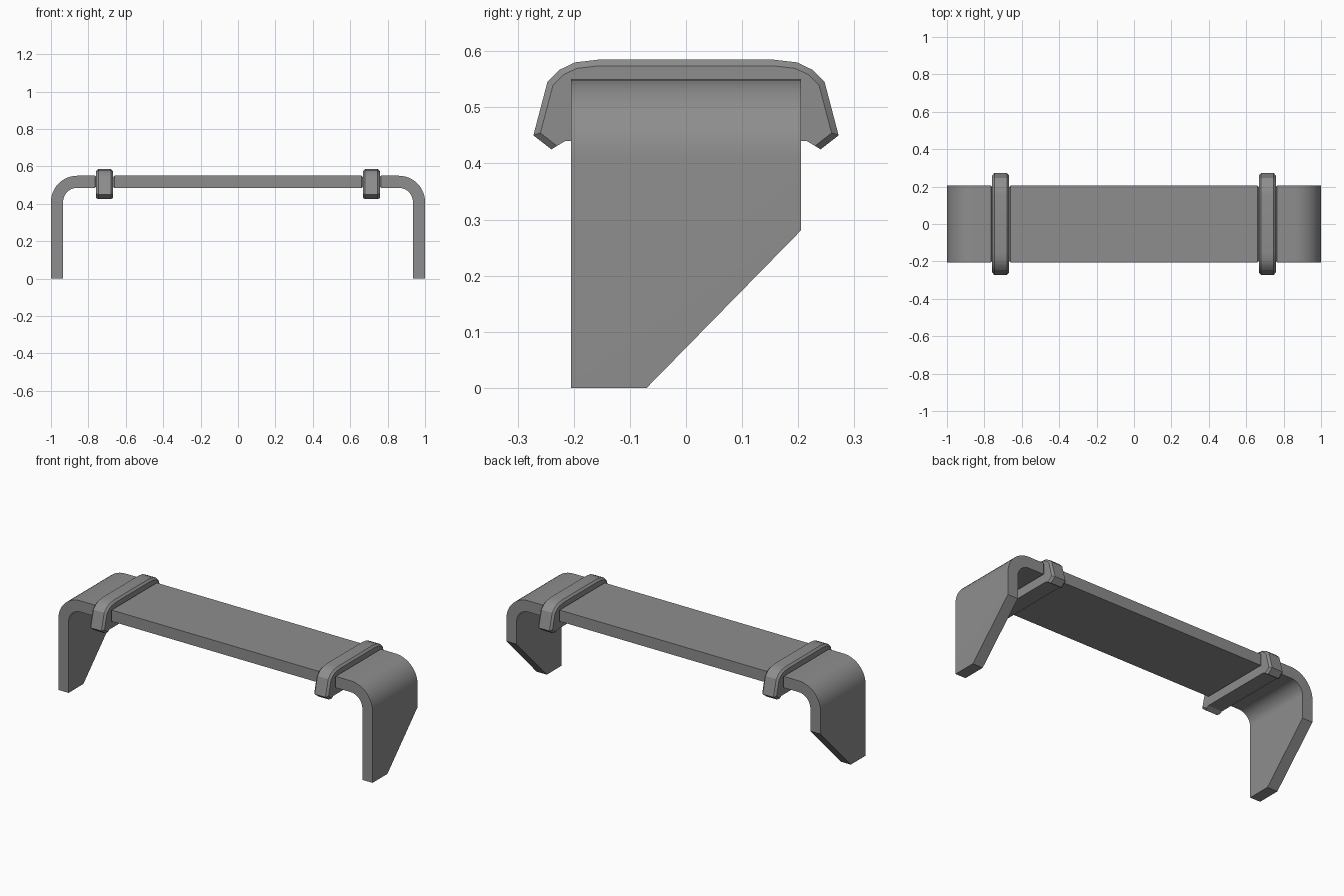
import bpy, bmesh
from math import sin, cos, radians
from mathutils import Vector

cube = bpy.data.objects.get("Cube")
if cube:
    bpy.data.objects.remove(cube, do_unlink=True)

grey = bpy.data.materials.new("mid grey")
grey.use_nodes = True
colour = (0.27, 0.27, 0.27, 1)
grey.diffuse_color = colour
grey.node_tree.nodes["Principled BSDF"].inputs["Base Color"].default_value = colour

HALF_Y, TOP, UNDER = 0.205, 0.55, 0.485
CLAMP_X, CLAMP_HALF, CHAMFER = 0.713, 0.045, 0.007


def prism(points, offset):
    """Extrude a closed outline along the offset vector."""
    bm = bmesh.new()
    face = bm.faces.new([bm.verts.new(p) for p in points])
    ext = bmesh.ops.extrude_face_region(bm, geom=[face])
    verts = [v for v in ext["geom"] if isinstance(v, bmesh.types.BMVert)]
    bmesh.ops.translate(bm, vec=offset, verts=verts)
    bmesh.ops.recalc_face_normals(bm, faces=bm.faces)
    return bm


def chamfer(bm, test, width):
    """Bevel every edge whose two ends pass the test."""
    edges = [e for e in bm.edges if test(e)]
    bmesh.ops.bevel(bm, geom=edges, offset=width, offset_type='OFFSET',
                    segments=1, affect='EDGES', profile=0.5)


def finish(bm, name, angle=20):
    bmesh.ops.recalc_face_normals(bm, faces=bm.faces)
    mesh = bpy.data.meshes.new(name)
    bm.to_mesh(mesh)
    bm.free()
    mesh.materials.append(grey)
    obj = bpy.data.objects.new(name, mesh)
    bpy.context.collection.objects.link(obj)
    bpy.ops.object.select_all(action='DESELECT')
    obj.select_set(True)
    bpy.context.view_layer.objects.active = obj
    bpy.ops.object.shade_smooth_by_angle(angle=radians(angle))
    return obj


def at_x(edge, x):
    return all(abs(v.co.x - x) < 1e-4 for v in edge.verts)


# Flat centre plank with chamfered ends
end = CLAMP_X - CLAMP_HALF
plank = prism([(-end, -HALF_Y, UNDER), (end, -HALF_Y, UNDER),
               (end, -HALF_Y, TOP), (-end, -HALF_Y, TOP)], (0, 2 * HALF_Y, 0))
chamfer(plank, lambda e: at_x(e, end) or at_x(e, -end), CHAMFER)
finish(plank, "centre_plank")


def build_bracket(side, name):
    """Bent end piece: short flat, rounded corner, leg with a slanted back."""
    inner = CLAMP_X + CLAMP_HALF
    thick, radius, steps = TOP - UNDER, 0.14, 12
    cx, cz = 1 - radius, TOP - radius

    def arc(r):
        angles = [radians(90 * i / steps) for i in range(steps + 1)]
        return [(cx + r * sin(a), cz + r * cos(a)) for a in angles]

    outline = [(inner, TOP)] + arc(radius) + [(1, 0), (1 - thick, 0)]
    outline += arc(radius - thick)[::-1] + [(inner, UNDER)]
    bm = prism([(side * x, -HALF_Y, z) for x, z in outline], (0, 2 * HALF_Y, 0))
    chamfer(bm, lambda e: at_x(e, side * inner), CHAMFER)
    # Slanted cut on the back of the leg
    bmesh.ops.bisect_plane(bm, geom=bm.verts[:] + bm.edges[:] + bm.faces[:],
                           plane_co=(0, -0.07, 0), plane_no=(0, 1, -0.98),
                           clear_outer=False)
    low = [f for f in bm.faces
           if (f.calc_center_median() - Vector((0, -0.07, 0))).dot((0, 1, -0.98)) > 1e-4]
    bmesh.ops.delete(bm, geom=low, context='FACES')
    bmesh.ops.holes_fill(bm, edges=[e for e in bm.edges if e.is_boundary])
    finish(bm, name)


def build_clamp(side, name):
    """Arched band over the plank, with hooked feet and a bar underneath."""
    half = [(0.205, 0.44), (0.215, 0.44), (0.24, 0.425), (0.272, 0.45),
            (0.247, 0.545), (0.225, 0.567), (0.198, 0.58), (0.155, 0.585)]
    outline = half + [(-y, z) for y, z in reversed(half)]
    x0 = side * CLAMP_X - CLAMP_HALF
    bm = prism([(x0, y, z) for y, z in outline], (2 * CLAMP_HALF, 0, 0))

    def outer_rim(e):
        on_side = at_x(e, x0) or at_x(e, x0 + 2 * CLAMP_HALF)
        return on_side and all(abs(v.co.y) > 0.23 or v.co.z > 0.5 for v in e.verts)

    chamfer(bm, outer_rim, 0.011)
    finish(bm, name, 30)


for side, word in ((1, "left"), (-1, "right")):
    build_bracket(side, word + "_end_bracket")
    build_clamp(side, word + "_clamp")
